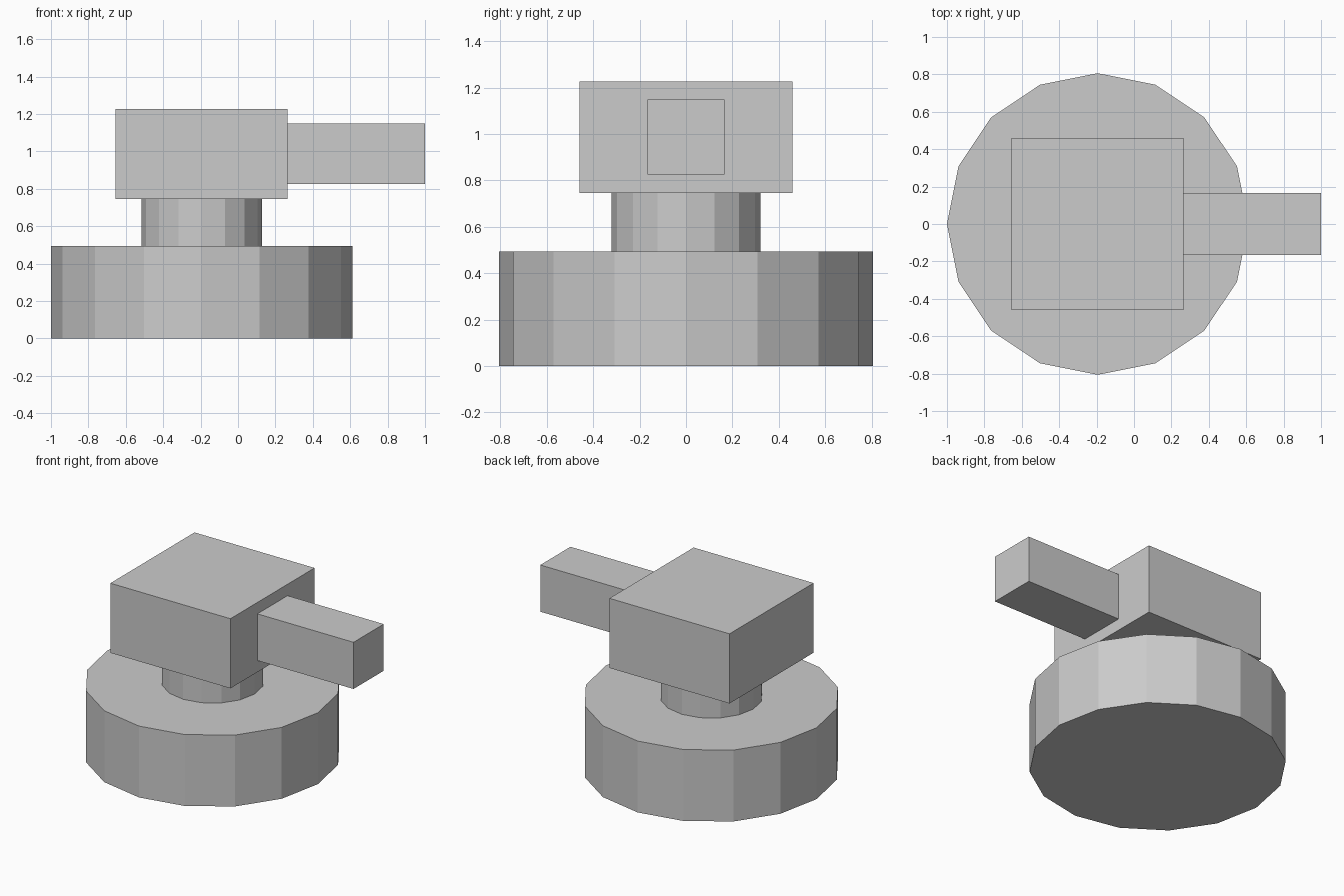
import bpy

default = bpy.data.objects.get("Cube")
if default:
    bpy.data.objects.remove(default, do_unlink=True)

# Single plain grey
grey = bpy.data.materials.new("light_grey")
grey.use_nodes = True
colour = (0.6, 0.6, 0.6, 1.0)
grey.diffuse_color = colour
grey.node_tree.nodes["Principled BSDF"].inputs["Base Color"].default_value = colour

AXIS_X = -0.194  # shared axis of the base, neck and head


def finish(name):
    obj = bpy.context.object
    obj.name = name
    obj.data.materials.append(grey)
    bpy.ops.object.shade_flat()
    return obj


def drum(name, radius, bottom, top):
    bpy.ops.mesh.primitive_cylinder_add(
        vertices=16, radius=radius, depth=top - bottom,
        location=(AXIS_X, 0, (bottom + top) / 2))
    return finish(name)


def block(name, x_range, width, z_range):
    (x0, x1), (z0, z1) = x_range, z_range
    bpy.ops.mesh.primitive_cube_add(
        size=1, location=((x0 + x1) / 2, 0, (z0 + z1) / 2))
    bpy.context.object.scale = (x1 - x0, width, z1 - z0)
    bpy.ops.object.transform_apply(location=False, rotation=False, scale=True)
    return finish(name)


# Round foot and narrow neck
drum("base", 0.806, 0, 0.494)
drum("neck", 0.322, 0.494, 0.745)

# Square head with a bar sticking out to the left
block("head", (-0.655, 0.264), 0.92, (0.745, 1.227))
block("barrel", (0.264, 1.0), 0.33, (0.825, 1.148))
